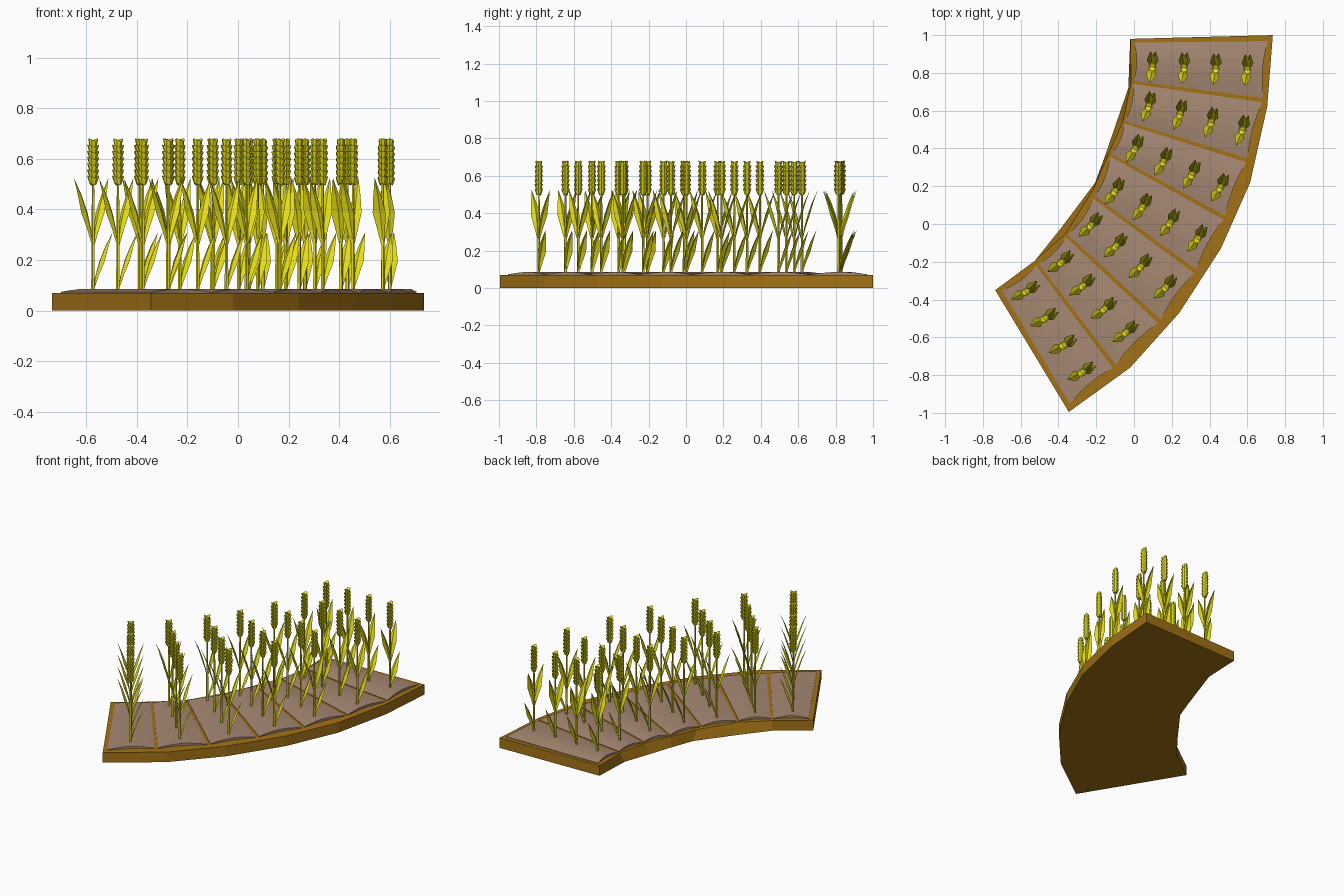
import bpy, bmesh
from math import sin, cos, pi, atan2
from mathutils import Vector

if "Cube" in bpy.data.objects:
    bpy.data.objects.remove(bpy.data.objects["Cube"])


def material(name, rgb):
    m = bpy.data.materials.new(name)
    m.diffuse_color = (*rgb, 1)
    m.use_nodes = True
    m.node_tree.nodes["Principled BSDF"].inputs["Base Color"].default_value = m.diffuse_color
    return m


GOLD = material("straw", (0.80, 0.74, 0.01))
EARTH = material("dry_earth", (0.37, 0.17, 0.008))
SOIL = material("soil", (0.38, 0.245, 0.17))


def to_mesh(bm, name, mat, recalc=True):
    if recalc:
        bmesh.ops.recalc_face_normals(bm, faces=bm.faces)
    me = bpy.data.meshes.new(name)
    bm.to_mesh(me)
    bm.free()
    me.materials.append(mat)
    return me


def add(name, me):
    ob = bpy.data.objects.new(name, me)
    bpy.context.collection.objects.link(ob)
    return ob


def bridge(bm, a, b):
    n = len(a)
    for i in range(n):
        bm.faces.new((a[i], a[(i + 1) % n], b[(i + 1) % n], b[i]))


# curved base slab: the inner side is coarser at the bottom than at the top
outer = [(-.345, -.995), (-.02, -.76), (.24, -.47), (.46, -.13), (.615, .22), (.705, .62), (.735, 1)]
inner_top = [(-.02, .98), (-.015, .75), (-.06, .54), (-.135, .37), (-.215, .185),
             (-.365, -.055), (-.525, -.195), (-.735, -.35)]
inner_low = [(-.02, .98), (-.03, .72), (-.092, .54), (-.15, .37), (-.205, .22),
             (-.385, -.02), (-.525, -.195), (-.735, -.35)]
bm = bmesh.new()
low = [bm.verts.new((x, y, 0)) for x, y in outer + inner_low]
top = [bm.verts.new((x, y, .07)) for x, y in outer + inner_top]
bridge(bm, low, top)
bm.faces.new(top)
bm.faces.new(low[::-1])
add("field_base", to_mesh(bm, "field_base", EARTH))

# seven mounded soil strips between divider lines
left = [(-.005, .968), (-.01, .75), (-.055, .54), (-.13, .37), (-.215, .145),
        (-.36, -.06), (-.515, -.21), (-.71, -.35)]
right = [(.715, .98), (.69, .655), (.605, .335), (.485, .03), (.33, -.255),
         (.14, -.52), (-.10, -.76), (-.345, -.965)]
NU, NV = 6, 6
for k in range(7):
    a0, a1 = Vector(left[k]), Vector(left[k + 1])
    b0, b1 = Vector(right[k]), Vector(right[k + 1])
    bm = bmesh.new()
    grid = []
    for j in range(NV + 1):
        v = j / NV
        gv = .035 + .93 * v
        bow = .01 + .02 * sin(pi * v)
        row = []
        for i in range(NU + 1):
            u = bow + (1 - 2 * bow) * i / NU
            p = a0.lerp(a1, gv).lerp(b0.lerp(b1, gv), u)
            row.append(bm.verts.new((p.x, p.y, .074 + .012 * sin(pi * v))))
        grid.append(row)
    for j in range(NV):
        for i in range(NU):
            bm.faces.new((grid[j][i], grid[j][i + 1], grid[j + 1][i + 1], grid[j + 1][i]))
    ring = (grid[0] + [r[-1] for r in grid[1:]] + grid[-1][-2::-1]
            + [r[0] for r in grid[-2:0:-1]])
    foot = [bm.verts.new((v.co.x, v.co.y, .066)) for v in ring]
    bridge(bm, ring, foot)
    add(f"soil_strip_{k + 1}", to_mesh(bm, "soil_strip", SOIL))


# one wheat plant; leaves lie along local +x and -x
def leaf(bm, angle, z0, height, reach, width):
    d = Vector((cos(angle), sin(angle), 0))
    s = Vector((-d.y, d.x, 0))
    prev = None
    for t, w in [(0, .12), (.25, .6), (.5, 1), (.75, .6), (1, 0)]:
        c = d * (reach * (.35 * t + .65 * t * t)) + Vector((0, 0, z0 + height * t))
        edge = d * (.010 * w)
        half = s * (width * w / 2)
        if w:
            cur = [bm.verts.new(p) for p in (c - half + edge, c, c + half + edge)]
        else:
            cur = [bm.verts.new(c)]
        if prev:
            for i in range(2):
                if w:
                    bm.faces.new((prev[i], prev[i + 1], cur[i + 1], cur[i]))
                else:
                    bm.faces.new((prev[i], prev[i + 1], cur[0]))
        prev = cur


bm = bmesh.new()


def ring_at(z, rx, ry, rise=0, n=8):
    out = []
    for i in range(n):
        a = 2 * pi * i / n
        out.append(bm.verts.new((rx * cos(a), ry * sin(a), z + rise * abs(cos(a)))))
    return out


# stem
s0, s1 = ring_at(.07, .008, .008, n=5), ring_at(.51, .005, .005, n=5)
bridge(bm, s0, s1)
# ear: overlapping flared tiers with chevron rims
TIERS = 7
for t in range(TIERS):
    z = .495 + t * .0245
    k = .82 if t == TIERS - 1 else 1
    lo = ring_at(z, .015, .012, .008)
    hi = ring_at(z + .027, .026 * k, .021 * k, .012)
    bridge(bm, lo, hi)
    bm.faces.new(lo[::-1])
    tip = bm.verts.new((0, 0, z + .030))
    for i in range(8):
        bm.faces.new((hi[i], hi[(i + 1) % 8], tip))
bmesh.ops.recalc_face_normals(bm, faces=bm.faces)
# leaves
leaf(bm, .17, .25, .275, .085, .05)
leaf(bm, -.17, .08, .23, .085, .05)
leaf(bm, pi - .14, .25, .275, .085, .055)
wheat = to_mesh(bm, "wheat_plant", GOLD, recalc=False)

# rows of four plants, given by first and last plant of each row
rows = [((.098, .83), (.60, .815)), ((.077, .62), (.573, .495)), ((.003, .395), (.455, .19)),
        ((-.103, .17), (.335, -.08)), ((-.23, -.01), (.166, -.338)),
        ((-.388, -.206), (-.045, -.576)), ((-.573, -.36), (-.277, -.787))]
for r, (a, b) in enumerate(rows):
    a, b = Vector(a), Vector(b)
    turn = atan2(b.y - a.y, b.x - a.x) + pi / 2
    for i in range(4):
        p = a.lerp(b, i / 3)
        ob = add(f"wheat_plant_{r + 1}_{i + 1}", wheat)
        ob.location = (p.x, p.y, 0)
        ob.rotation_euler.z = turn
